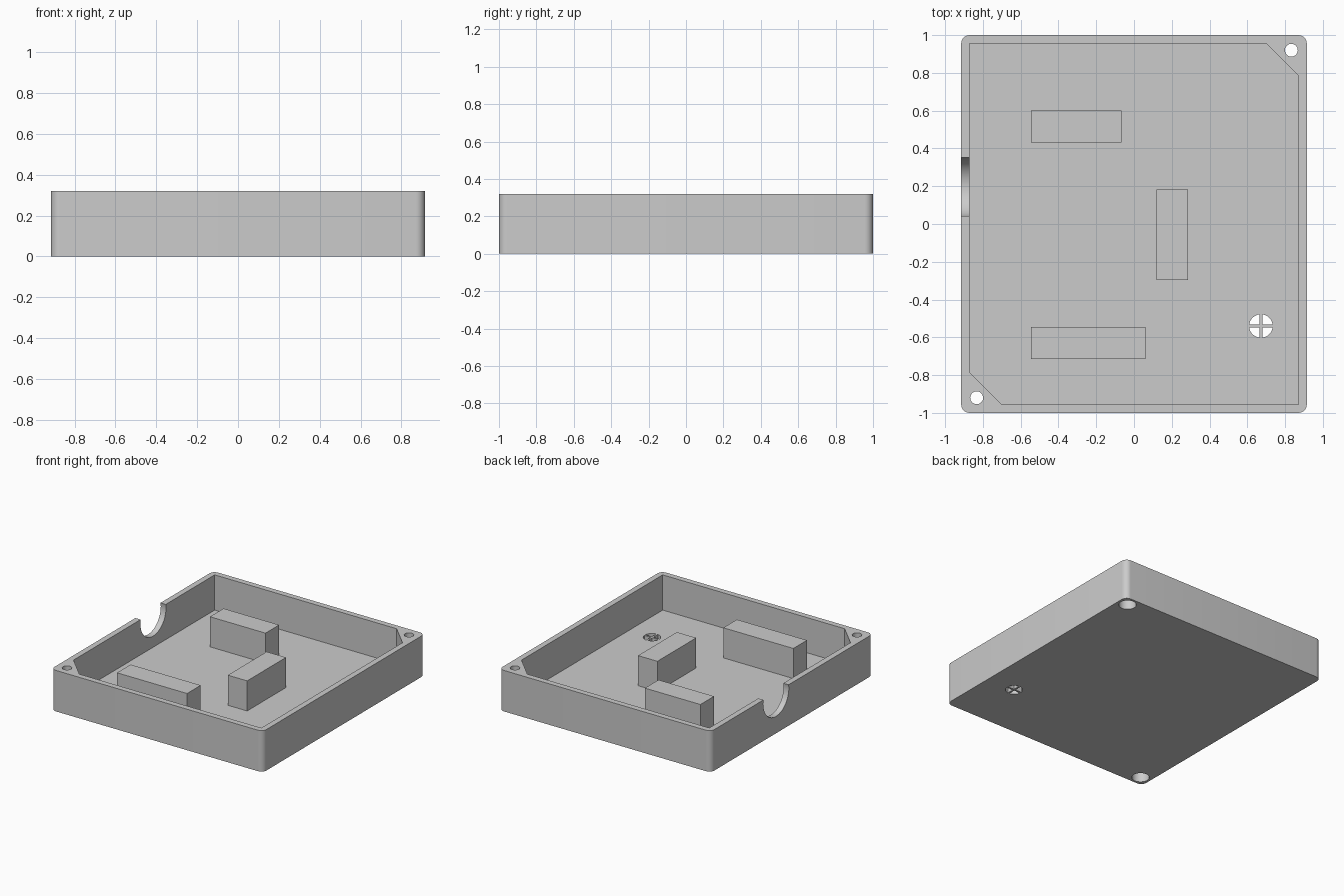
import bpy
import bmesh
from math import cos, sin, pi
from mathutils import Matrix

cube = bpy.data.objects.get("Cube")
if cube:
    bpy.data.objects.remove(cube, do_unlink=True)

WIDTH, DEPTH, HEIGHT = 0.915, 1.0, 0.32   # half width, half depth, full height
WALL, CORNER, BOSS = 0.045, 0.045, 0.168
BLOCK_TOP = 0.28

grey = bpy.data.materials.new("light_grey_plastic")
grey.use_nodes = True
colour = (0.6, 0.6, 0.6, 1)
grey.diffuse_color = colour
grey.node_tree.nodes["Principled BSDF"].inputs["Base Color"].default_value = colour


def finish(name, bm):
    bmesh.ops.recalc_face_normals(bm, faces=bm.faces)
    mesh = bpy.data.meshes.new(name)
    bm.to_mesh(mesh)
    bm.free()
    mesh.materials.append(grey)
    obj = bpy.data.objects.new(name, mesh)
    bpy.context.collection.objects.link(obj)
    return obj


def prism(name, outline, z0, z1):
    bm = bmesh.new()
    face = bm.faces.new([bm.verts.new((x, y, z0)) for x, y in outline])
    top = bmesh.ops.extrude_face_region(bm, geom=[face])["geom"]
    verts = [v for v in top if isinstance(v, bmesh.types.BMVert)]
    bmesh.ops.translate(bm, vec=(0, 0, z1 - z0), verts=verts)
    return finish(name, bm)


def box(name, x0, x1, y0, y1, z0, z1):
    return prism(name, [(x0, y0), (x1, y0), (x1, y1), (x0, y1)], z0, z1)


def cylinder(name, centre, radius, length, axis="Z"):
    bm = bmesh.new()
    turn = Matrix.Rotation(pi / 2, 4, "Y") if axis == "X" else Matrix()
    bmesh.ops.create_cone(bm, cap_ends=True, segments=48, radius1=radius,
                          radius2=radius, depth=length,
                          matrix=Matrix.Translation(centre) @ turn)
    return finish(name, bm)


def activate(obj):
    bpy.ops.object.select_all(action="DESELECT")
    obj.select_set(True)
    bpy.context.view_layer.objects.active = obj


def cut(target, cutter):
    cutter.hide_render = True
    activate(target)
    mod = target.modifiers.new("cut", "BOOLEAN")
    mod.operation, mod.solver, mod.object = "DIFFERENCE", "EXACT", cutter
    bpy.ops.object.modifier_apply(modifier=mod.name)
    bpy.data.objects.remove(cutter, do_unlink=True)


# Outer tray with rounded vertical corners
outline = []
for i, (sx, sy) in enumerate([(1, 1), (-1, 1), (-1, -1), (1, -1)]):
    for step in range(9):
        a = i * pi / 2 + step * pi / 16
        outline.append((sx * (WIDTH - CORNER) + CORNER * cos(a),
                        sy * (DEPTH - CORNER) + CORNER * sin(a)))
tray = prism("enclosure_tray", outline, 0, HEIGHT)

# Cavity, leaving a solid screw boss in two opposite corners
ix, iy = WIDTH - WALL, DEPTH - WALL
half = [(ix, -iy), (ix, iy - BOSS), (ix - BOSS, iy)]
cavity = half + [(-x, -y) for x, y in half]
cut(tray, prism("cavity_cutter", cavity, WALL, HEIGHT + 0.1))

# Screw holes, counterbored from below
for s in (1, -1):
    centre = (s * 0.833, s * 0.92)
    cut(tray, cylinder("screw_cutter", (*centre, HEIGHT / 2), 0.034, 1))
    cut(tray, cylinder("counterbore_cutter", (*centre, 0.05), 0.063, 0.3))

# Round cable notch in the side wall
cut(tray, cylinder("notch_cutter", (-WIDTH + 0.02, 0.196, 0.29), 0.158, 0.12, "X"))

# Round floor opening with a cross guard
hx, hy, r, bar = 0.672, -0.54, 0.062, 0.007
cut(tray, cylinder("vent_cutter", (hx, hy, 0), r, 0.2))
activate(tray)
bpy.ops.object.shade_smooth_by_angle(angle=pi / 6)
box("vent_bar_across", hx - r, hx + r, hy - bar, hy + bar, 0, WALL)
for s, side in ((1, "back"), (-1, "front")):
    ends = sorted((hy + s * bar, hy + s * r))
    box("vent_bar_" + side, hx - bar, hx + bar, *ends, 0, WALL)

# Support blocks standing on the floor
box("back_block", -0.545, -0.065, 0.432, 0.6, WALL, BLOCK_TOP)
box("middle_block", 0.12, 0.287, -0.297, 0.182, WALL, BLOCK_TOP)
box("front_block", -0.545, 0.06, -0.714, -0.546, WALL, BLOCK_TOP)
